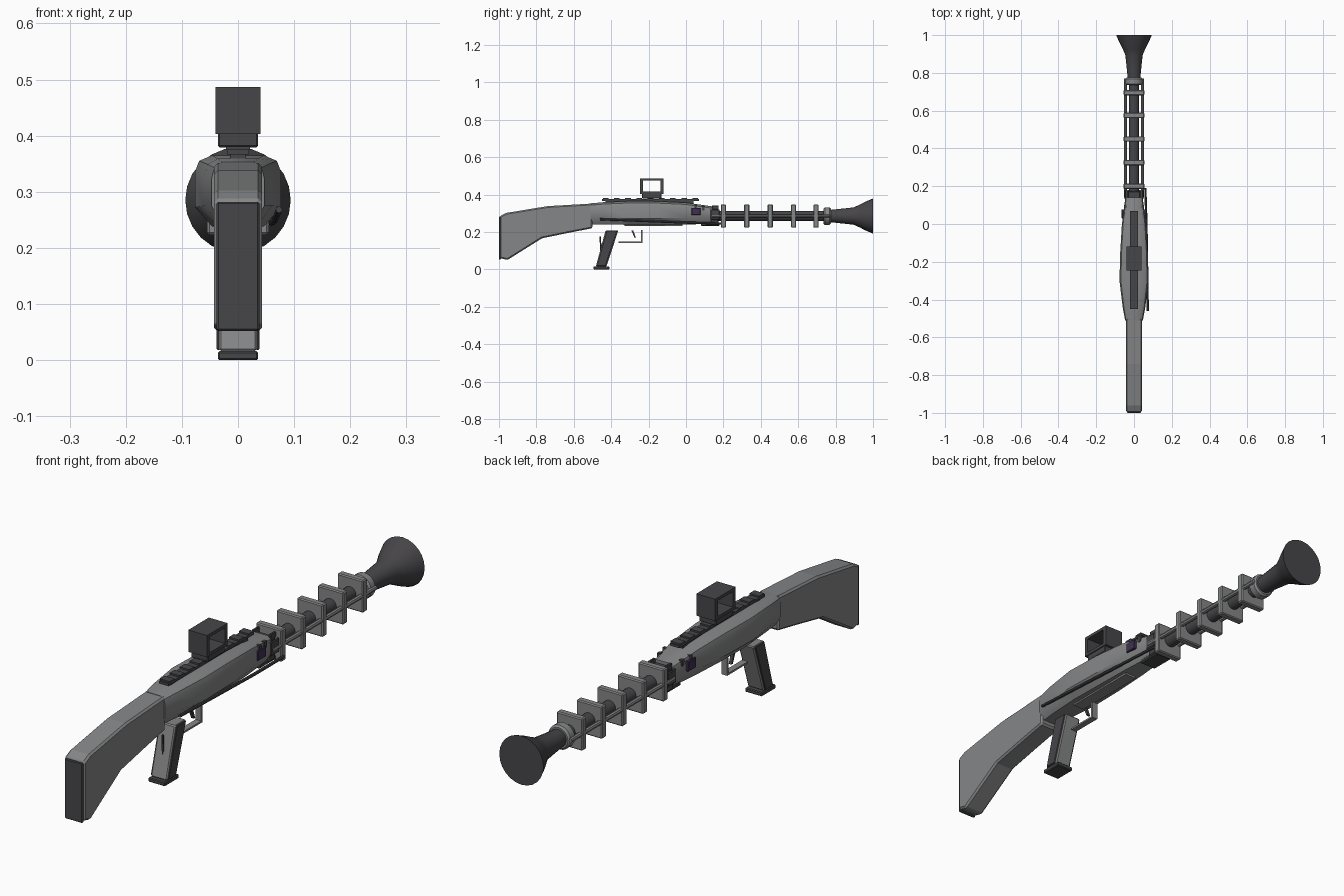
import bpy, bmesh, math
from mathutils import Vector

if "Cube" in bpy.data.objects:
    bpy.data.objects.remove(bpy.data.objects["Cube"])


def material(name, rgb):
    m = bpy.data.materials.new(name)
    m.diffuse_color = (*rgb, 1)
    m.use_nodes = True
    m.node_tree.nodes["Principled BSDF"].inputs["Base Color"].default_value = m.diffuse_color
    return m


GREY = material("mid grey", (0.235, 0.238, 0.243))
DARK = material("charcoal", (0.062, 0.059, 0.065))
PURPLE = material("dark purple", (0.05, 0.03, 0.085))
AXIS_Z = 0.285


def finish(name, bm, mats, bevel=0, smooth=False):
    bmesh.ops.recalc_face_normals(bm, faces=bm.faces)
    me = bpy.data.meshes.new(name)
    bm.to_mesh(me)
    bm.free()
    for m in mats:
        me.materials.append(m)
    ob = bpy.data.objects.new(name, me)
    bpy.context.collection.objects.link(ob)
    if bevel:
        mod = ob.modifiers.new("bevel", 'BEVEL')
        mod.width, mod.segments = bevel, 1
    if smooth:
        bpy.context.view_layer.objects.active = ob
        ob.select_set(True)
        bpy.ops.object.shade_smooth_by_angle(angle=math.radians(35))
        ob.select_set(False)
    return ob


def box(name, x, y, z, mat, bevel=0):
    """Box from (min, max) ranges."""
    bm = bmesh.new()
    bmesh.ops.create_cube(bm, size=1)
    for v in bm.verts:
        for i, (lo, hi) in enumerate((x, y, z)):
            v.co[i] = (lo + hi) / 2 + v.co[i] * (hi - lo)
    return finish(name, bm, [mat], bevel)


def loft(name, rings, mat, bevel=0, smooth=False):
    """Skin a list of equal-length closed rings and cap both ends."""
    bm = bmesh.new()
    rows = [[bm.verts.new(p) for p in r] for r in rings]
    n = len(rows[0])
    for a, b in zip(rows, rows[1:]):
        for i in range(n):
            bm.faces.new((a[i], a[(i + 1) % n], b[(i + 1) % n], b[i]))
    bm.faces.new(rows[0])
    bm.faces.new(rows[-1][::-1])
    return finish(name, bm, [mat], bevel, smooth)


def side_profile(name, pts, x0, x1, mat, bevel=0):
    return loft(name, [[(x, y, z) for y, z in pts] for x in (x0, x1)], mat, bevel)


def turned(name, prof, mat, n=20, x=0.0):
    """Lathe of (y, radius) pairs round the barrel axis."""
    rings = [[(x + r * math.cos(2 * math.pi * i / n), y, AXIS_Z + r * math.sin(2 * math.pi * i / n))
              for i in range(n)] for y, r in prof]
    return loft(name, rings, mat, smooth=True)


def rod(name, a, b, r, mat, n=8):
    a, b = Vector(a), Vector(b)
    d = b - a
    bm = bmesh.new()
    bmesh.ops.create_cone(bm, cap_ends=True, segments=n, radius1=r, radius2=r, depth=d.length)
    q = d.to_track_quat('Z', 'Y')
    for v in bm.verts:
        v.co = q @ v.co + (a + b) / 2
    return finish(name, bm, [mat], smooth=True)


# shoulder stock and butt plate
side_profile("stock", [(-0.995, 0.285), (-0.96, 0.302), (-0.74, 0.338), (-0.50, 0.352), (-0.50, 0.22),
                       (-0.62, 0.197), (-0.77, 0.166), (-0.955, 0.05), (-0.995, 0.06)],
             -0.043, 0.043, GREY, 0.007)
box("butt_plate", (-0.038, 0.038), (-1.0, -0.99), (0.052, 0.282), DARK, 0.003)

# receiver body: half width, top and bottom at each station
rings = []
for y, w, top, bot in [(-0.51, 0.047, 0.353, 0.24), (-0.44, 0.06, 0.359, 0.24), (-0.30, 0.077, 0.365, 0.238),
                       (-0.15, 0.073, 0.364, 0.238), (0.0, 0.064, 0.357, 0.24), (0.14, 0.046, 0.337, 0.243)]:
    half = [(0.60 * w, top), (0.90 * w, top - 0.010), (w, top - 0.03), (w, bot + 0.035), (0.6 * w, bot)]
    rings.append([(x, y, z) for x, z in half] + [(-x, y, z) for x, z in half[::-1]])
loft("receiver", rings, GREY, smooth=True)
box("belly_plate", (-0.025, 0.025), (-0.33, -0.02), (0.232, 0.242), GREY)

# front clamp and small fittings where the barrel enters
box("front_clamp", (-0.04, 0.04), (0.13, 0.175), (0.236, 0.325), DARK, 0.006)
box("lower_clamp", (-0.036, 0.036), (0.08, 0.18), (0.232, 0.25), DARK, 0.004)
for s, side in ((1, "right"), (-1, "left")):
    def sx(a, b):
        return tuple(sorted((s * a, s * b)))
    box(side + "_clamp_wing", sx(0.042, 0.05), (0.13, 0.18), (0.265, 0.32), DARK, 0.003)
    box(side + "_clamp_post", sx(0.03, 0.04), (0.14, 0.175), (0.32, 0.342), DARK, 0.002)
    box(side + "_purple_panel", sx(0.048, 0.065), (0.03, 0.078), (0.29, 0.328), PURPLE, 0.002)
    box(side + "_panel_tab", sx(0.045, 0.06), (0.045, 0.056), (0.325, 0.343), DARK)
    box(side + "_panel_pin", sx(0.04, 0.054), (0.085, 0.10), (0.315, 0.34), DARK)
    rod(side + "_guide_rod", (s * 0.045, 0.14, AXIS_Z), (s * 0.045, 0.77, AXIS_Z), 0.009, GREY)
rod("cleaning_rod", (0.073, -0.46, 0.268), (0.066, 0.0, 0.25), 0.006, DARK)
rod("cleaning_rod_front", (0.066, 0.0, 0.25), (0.06, 0.19, 0.245), 0.006, DARK)

# barrel with square cooling plates, collar and flared muzzle
turned("barrel", [(0.10, 0.026), (0.80, 0.026)], DARK)
for y in (0.20, 0.325, 0.45, 0.575, 0.695):
    box("cooling_plate", (-0.055, 0.055), (y - 0.014, y + 0.014), (0.223, 0.347), GREY, 0.004)
turned("muzzle_collar", [(0.735, 0.04), (0.742, 0.047), (0.768, 0.047), (0.775, 0.04)], GREY)
turned("muzzle_bell", [(0.77, 0.033), (0.82, 0.038), (0.895, 0.046), (0.925, 0.059), (0.96, 0.077), (1.0, 0.094)],
       DARK, 24)

# top rail with slats
box("rail", (-0.02, 0.02), (-0.45, 0.07), (0.366, 0.375), DARK)
box("rail_foot", (-0.014, 0.014), (-0.43, 0.04), (0.352, 0.368), DARK)
for i in range(9):
    y = -0.43 + i * 0.06
    box("rail_slat", (-0.021, 0.021), (y - 0.015, y + 0.015), (0.374, 0.381), DARK)

# box sight, open from side to side
box("sight_base", (-0.036, 0.036), (-0.235, -0.13), (0.379, 0.406), DARK, 0.003)
for name, y, z in (("sight_floor", (-0.245, -0.12), (0.403, 0.415)), ("sight_roof", (-0.245, -0.12), (0.475, 0.487)),
                   ("sight_rear_wall", (-0.245, -0.229), (0.403, 0.487)),
                   ("sight_front_wall", (-0.136, -0.12), (0.403, 0.487))):
    box(name, (-0.04, 0.04), y, z, DARK)

# pistol grip with dark cheeks and foot
grip = [(-0.43, 0.208), (-0.362, 0.208), (-0.425, 0.016), (-0.482, 0.016)]
side_profile("grip", grip, -0.034, 0.034, GREY, 0.004)
cheek = [(-0.424, 0.207), (-0.368, 0.207), (-0.43, 0.018), (-0.477, 0.018)]
for s in (1, -1):
    side_profile("grip_cheek", cheek, s * 0.031, s * 0.038, DARK, 0.002)
box("grip_foot", (-0.036, 0.036), (-0.495, -0.41), (0.0, 0.016), DARK, 0.003)
rod("grip_strap", (0, -0.458, 0.175), (0, -0.456, 0.10), 0.004, DARK, 6)

# trigger guard and trigger
box("guard_bottom", (-0.012, 0.012), (-0.36, -0.233), (0.142, 0.149), GREY)
box("guard_front", (-0.012, 0.012), (-0.241, -0.233), (0.142, 0.21), GREY)
side_profile("trigger", [(-0.292, 0.208), (-0.282, 0.208), (-0.268, 0.17), (-0.276, 0.17)], -0.006, 0.006, DARK)
